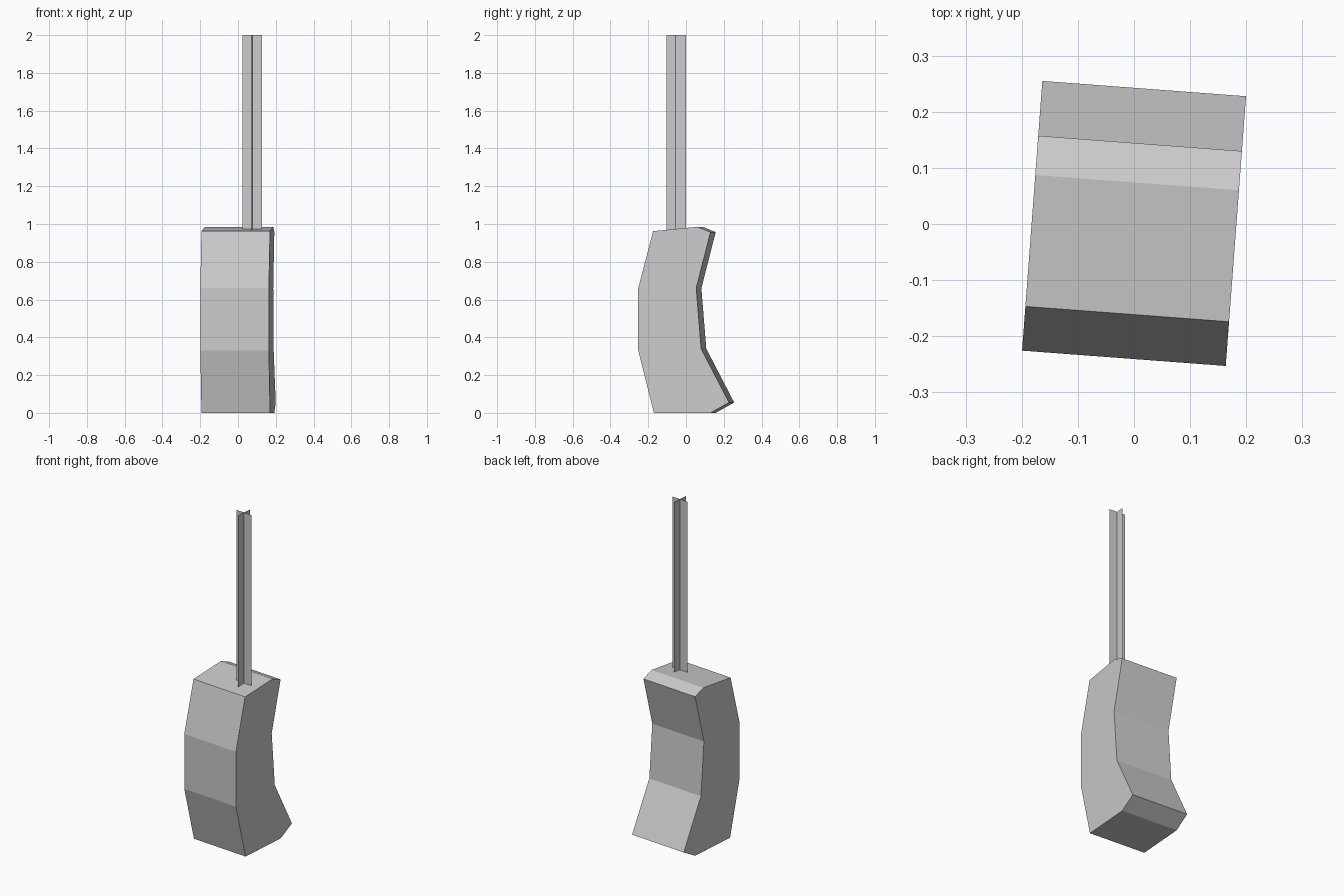
import bpy, bmesh
from math import radians
from mathutils import Matrix

cube = bpy.data.objects.get("Cube")
if cube:
    bpy.data.objects.remove(cube)

grey = bpy.data.materials.new("plain_grey")
colour = (0.6, 0.6, 0.6, 1)
grey.diffuse_color = colour
grey.use_nodes = True
grey.node_tree.nodes["Principled BSDF"].inputs["Base Color"].default_value = colour

# The whole device stands turned slightly about z
TURN = Matrix.Rotation(radians(-4.3), 4, 'Z')


def finish(name, bm):
    """Turn the bmesh and make it an object."""
    bm.transform(TURN)
    mesh = bpy.data.meshes.new(name)
    bm.to_mesh(mesh)
    bm.free()
    mesh.materials.append(grey)
    obj = bpy.data.objects.new(name, mesh)
    bpy.context.collection.objects.link(obj)
    return obj


# Curved handheld body: side profile (y, z) extruded across the width
half_width = 0.182
profile = [(-0.157, 0), (-0.24, 0.33), (-0.24, 0.66), (-0.161, 0.962),
           (0.074, 0.985), (0.144, 0.957), (0.068, 0.66), (0.094, 0.34),
           (0.242, 0.055), (0.144, 0)]
bm = bmesh.new()
side = bm.faces.new([bm.verts.new((-half_width, y, z)) for y, z in profile])
new = bmesh.ops.extrude_face_region(bm, geom=[side], use_keep_orig=True)
moved = [v for v in new["geom"] if isinstance(v, bmesh.types.BMVert)]
bmesh.ops.translate(bm, verts=moved, vec=(2 * half_width, 0, 0))
bmesh.ops.recalc_face_normals(bm, faces=bm.faces)
finish("body", bm)

# Antenna: two thin upright sheets that cross
centre_x, centre_y, reach = 0.08, -0.046, 0.052
bottom, top = 0.965, 2.0
bm = bmesh.new()
for dx, dy in ((reach, 0), (0, reach)):
    corners = [(-1, bottom), (1, bottom), (1, top), (-1, top)]
    bm.faces.new([bm.verts.new((centre_x + s * dx, centre_y + s * dy, z))
                  for s, z in corners])
finish("antenna", bm)
